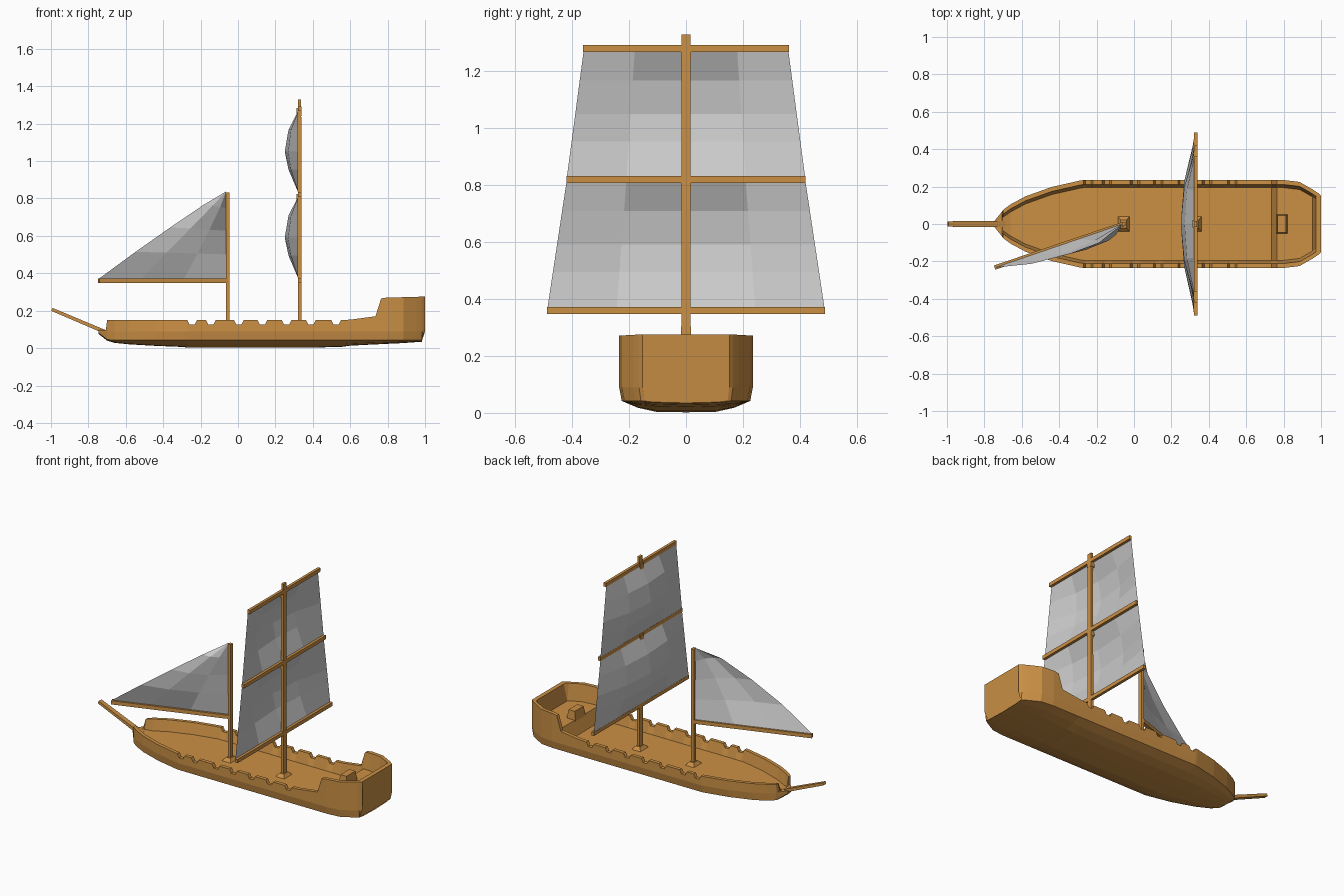
import bpy, bmesh, math
from mathutils import Vector

if "Cube" in bpy.data.objects:
    bpy.data.objects.remove(bpy.data.objects["Cube"])

wood = bpy.data.materials.new("wood")
wood.diffuse_color = (0.60, 0.28, 0.06, 1)
wood.use_nodes = True
wood.node_tree.nodes["Principled BSDF"].inputs["Base Color"].default_value = wood.diffuse_color


def make(name, verts, faces, mat=wood):
    me = bpy.data.meshes.new(name)
    me.from_pydata(verts, [], faces)
    bm = bmesh.new()
    bm.from_mesh(me)
    bmesh.ops.remove_doubles(bm, verts=bm.verts, dist=1e-5)
    bmesh.ops.recalc_face_normals(bm, faces=bm.faces)
    bm.to_mesh(me)
    bm.free()
    ob = bpy.data.objects.new(name, me)
    bpy.context.collection.objects.link(ob)
    if mat:
        me.materials.append(mat)
    return ob


def loft(name, rings):
    """Skin closed rings of equal length and cap both ends."""
    n = len(rings[0])
    verts = [v for r in rings for v in r]
    faces = [(i * n + j, i * n + (j + 1) % n, (i + 1) * n + (j + 1) % n, (i + 1) * n + j)
             for i in range(len(rings) - 1) for j in range(n)]
    faces += [tuple(range(n)), tuple(range(len(verts) - n, len(verts)))]
    return make(name, verts, faces)


def bar(name, a, b, wide, tall, taper=1.0):
    """Rectangular spar from a to b."""
    a, b = Vector(a), Vector(b)
    d = (b - a).normalized()
    ref = Vector((0, 0, 1)) if abs(d.z) < 0.9 else Vector((1, 0, 0))
    s = d.cross(ref).normalized()
    u = s.cross(d)
    return loft(name, [[p + s * wide / 2 * k * i + u * tall / 2 * k * j
                        for i, j in ((-1, -1), (1, -1), (1, 1), (-1, 1))]
                       for p, k in ((a, 1), (b, taper))])


def frustum(name, x, z0, z1, base, top):
    return loft(name, [[(x + i * h[0], j * h[1], z)
                        for i, j in ((-1, -1), (1, -1), (1, 1), (-1, 1))]
                       for z, h in ((z0, base), (z1, top))])


# Hull stations: x, half width, keel z, rail z, deck z
DECK, AFT = 0.08, 0.165
st = [(-0.745, 0.018, 0.075, 0.098, 0.098), (-0.706, 0.066, 0.045, 0.098, 0.096),
      (-0.70, 0.075, 0.04, 0.15, 0.09), (-0.66, 0.105, 0.028, 0.15, DECK),
      (-0.58, 0.148, 0.02, 0.15, DECK), (-0.44, 0.198, 0.012, 0.15, DECK),
      (-0.29, 0.232, 0.006, 0.15, DECK)]
# Gun notches in the rail
for c in (-0.245, -0.145, 0.005, 0.13, 0.26, 0.39, 0.525):
    for d, r in ((-0.026, 0.15), (-0.014, 0.126), (0.014, 0.126), (0.026, 0.15)):
        st.append((c + d, 0.235, 0.002 if c < 0.5 else 0.006, r, DECK))
# Raised stern
st += [(0.60, 0.235, 0.013, 0.152, DECK), (0.735, 0.235, 0.02, 0.17, DECK),
       (0.765, 0.235, 0.021, 0.265, AFT), (0.80, 0.235, 0.023, 0.271, AFT),
       (0.885, 0.225, 0.027, 0.272, AFT), (0.955, 0.185, 0.032, 0.274, AFT),
       (0.972, 0.174, 0.033, 0.275, 0.275), (0.985, 0.165, 0.034, 0.275, 0.275),
       (1.0, 0.152, 0.035, 0.275, 0.275)]


def section(x, w, k, r, d):
    ch = max(0.042, k + 0.006)
    t = min(0.024, w * 0.3)
    lx = x - 0.022 if x > 0.99 else x
    half = [(lx, 0.45 * w, k + 0.002), (lx, 0.72 * w, k + (ch - k) * 0.4), (lx, 0.96 * w, ch),
            (x, w, max(0.09, k) if r > 0.1 else (k + r) / 2 + 0.005),
            (x, w, r), (x, w - t, r), (x, w - 1.7 * t, d)]
    return ([(lx, 0, k)] + half + [(x, 0, d)]
            + [(a, -b, c) for a, b, c in reversed(half)])


loft("hull", [section(*s) for s in st])

# Stern deck hatch
frustum("stern_hatch", 0.79, AFT - 0.005, 0.22, (0.032, 0.052), (0.022, 0.046))

# Masts, collars, bowsprit
MX, FX = 0.33, -0.055
bar("main_mast", (MX, 0, 0.07), (MX, 0, 1.33), 0.034, 0.018, 0.9)
bar("fore_mast", (FX, 0, 0.07), (FX, 0, 0.833), 0.024, 0.02)
for n, x in (("main", MX), ("fore", FX)):
    frustum(n + "_mast_collar", x, 0.075, 0.10, (0.034, 0.046), (0.016, 0.022))
bar("bowsprit", (-0.69, 0, 0.078), (-0.995, 0, 0.207), 0.034, 0.02, 0.85)

# Yards and lashings
yards = [(0.36, 0.488), (0.82, 0.42), (1.28, 0.362)]
for i, (z, h) in enumerate(yards):
    bar(f"yard_{i + 1}", (MX, -h, z), (MX, h, z), 0.018, 0.024)
for i, z in enumerate((0.802, 1.262)):
    bar(f"lashing_{i + 1}", (MX - 0.004, 0, z - 0.022), (MX - 0.004, 0, z + 0.022), 0.036, 0.026)


def grid_faces(nu, nv):
    return [(r * nu + c, r * nu + c + 1, (r + 1) * nu + c + 1, (r + 1) * nu + c)
            for r in range(nv - 1) for c in range(nu - 1)]


# Square sails bulging toward the bow
COL = [(-1, 0), (-0.5, 0.75), (0, 1), (0.5, 0.75), (1, 0)]
ROW = [(0, 0), (0.28, 0.72), (0.5, 1), (0.77, 0.72), (1, 0)]
for name, z0, z1, h0, h1 in (("lower_sail", 0.372, 0.81, 0.486, 0.42),
                             ("upper_sail", 0.832, 1.268, 0.418, 0.36)):
    make(name, [(MX - 0.008 - 0.072 * bc * br, u * (h0 + (h1 - h0) * v), z0 + (z1 - z0) * v)
                for v, br in ROW for u, bc in COL], grid_faces(5, 5), None)

# Fore boom and triangular sail
end = Vector((-0.745, -0.233, 0.36))
foot = Vector((FX, 0, 0.36))
bar("fore_boom", foot, end, 0.024, 0.024)
a, b, peak = Vector((FX - 0.008, 0, 0.37)), end + Vector((0, 0, 0.01)), Vector((FX - 0.008, 0, 0.838))
side = Vector((0.32, -0.95, 0))
verts = []
for v, bv in ((0, 0), (0.28, 0.75), (0.55, 1), (0.81, 0.9), (1, 0)):
    for u, bu in ((0, 0), (0.33, 0.7), (0.67, 1), (1, 0.9)):
        p = a.lerp(b, u).lerp(peak, v)
        p += side * 0.07 * bv * bu + Vector((-0.012, 0, 0.018)) * bv * u
        verts.append(p)
make("fore_sail", verts, grid_faces(4, 5), None)
